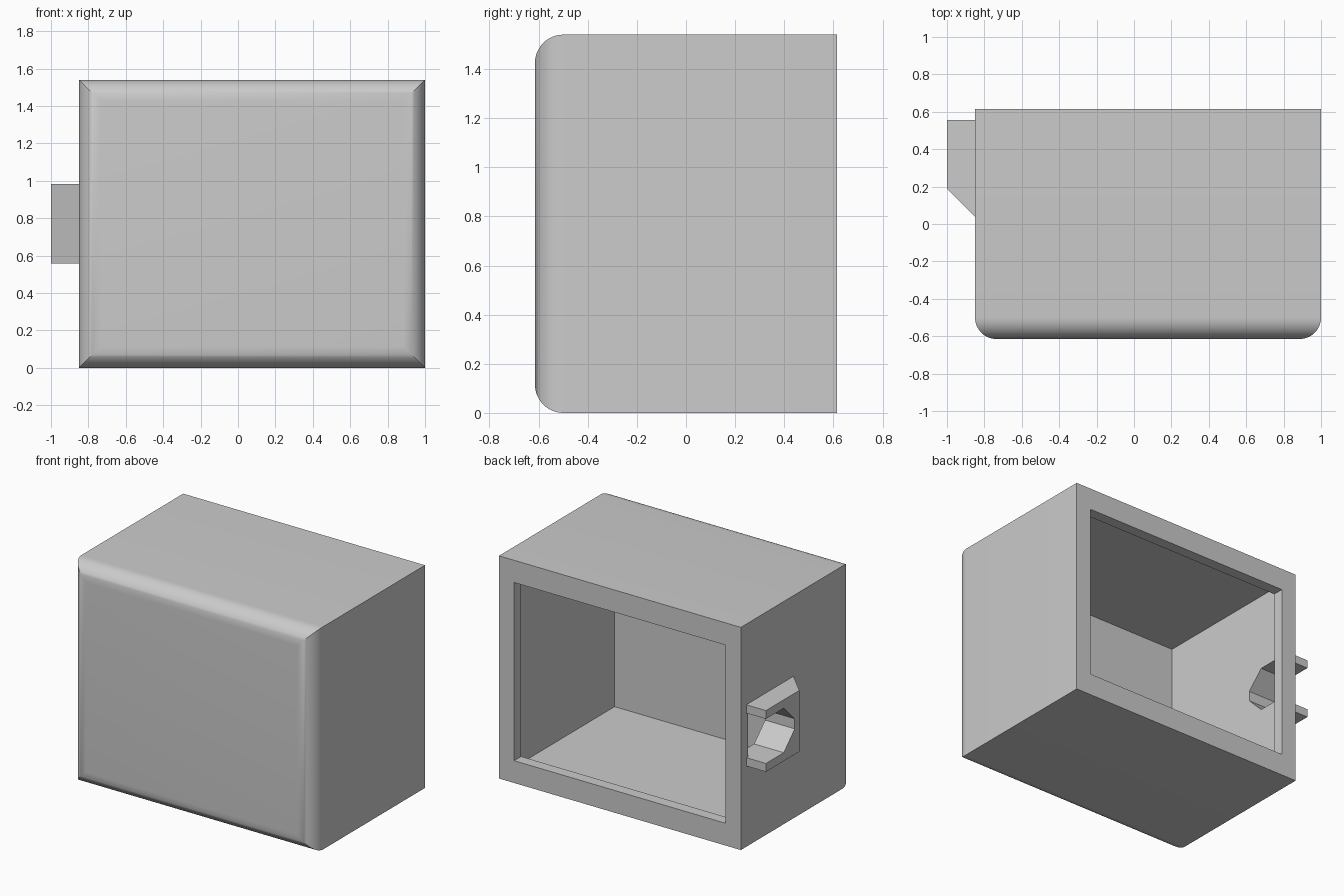
import bpy, bmesh, math

if "Cube" in bpy.data.objects:
    bpy.data.objects.remove(bpy.data.objects["Cube"], do_unlink=True)

grey = bpy.data.materials.new("light_grey")
grey.use_nodes = True
grey.diffuse_color = (0.6, 0.6, 0.6, 1)
grey.node_tree.nodes["Principled BSDF"].inputs["Base Color"].default_value = (0.6, 0.6, 0.6, 1)

U = 0.0385                      # design module
X0, X1, H, D = -0.85, 1.0, 1.54, 0.615


def finish(name, bm):
    bmesh.ops.recalc_face_normals(bm, faces=bm.faces)
    mesh = bpy.data.meshes.new(name)
    bm.to_mesh(mesh)
    bm.free()
    mesh.materials.append(grey)
    obj = bpy.data.objects.new(name, mesh)
    bpy.context.collection.objects.link(obj)
    return obj


def bridge(bm, a, b):
    for i in range(len(a)):
        j = (i + 1) % len(a)
        bm.faces.new((a[i], a[j], b[j], b[i]))


def prism(name, profile, xa, xb, front_shift=0):
    """Extrude a (y, z) profile along x; the foremost points slope back at xa."""
    bm = bmesh.new()
    front = min(y for y, z in profile)
    outer = [bm.verts.new((xa, y + (front_shift if y == front else 0), z)) for y, z in profile]
    inner = [bm.verts.new((xb, y, z)) for y, z in profile]
    bridge(bm, outer, inner)
    bm.faces.new(outer)
    bm.faces.new(inner)
    return finish(name, bm)


# Housing: one loft of rectangles (inset x, inset z, y), front cap to inner cap
R = 3 * U
sections = []
for k in range(13):
    t = math.radians(90 * k / 12)
    inset = R * (1 - math.sin(t))
    sections.append((inset, inset, -D + R * (1 - math.cos(t))))
sections += [(0, 0, D),                              # outer walls
             (3 * U, 4 * U, D),                      # back rim
             (3 * U, 4 * U, D - 2 * U),              # lip depth
             (2 * U, 2 * U, D - 2 * U),              # undercut behind lip
             (2 * U, 2 * U, -D + 2 * U)]             # cavity
bm = bmesh.new()
loops = []
for ix, iz, y in sections:
    loops.append([bm.verts.new((x, y, z)) for x, z in (
        (X0 + ix, iz), (X1 - ix, iz), (X1 - ix, H - iz), (X0 + ix, H - iz))])
for a, b in zip(loops, loops[1:]):
    bridge(bm, a, b)
bm.faces.new(loops[0])
bm.faces.new(loops[-1])
housing = finish("housing", bm)

# Clip: C-shaped bracket whose slot narrows toward the front
mid, half, gap, tip = H / 2, 5.5 * U, 4 * U, 0.035
back, shoulder, nose = 0.555, 0.36, 0.24


def slot(end):
    return [(end, mid + gap), (shoulder, mid + gap), (nose, mid + tip),
            (nose, mid - tip), (shoulder, mid - gap), (end, mid - gap)]


bracket = [(0.04, mid - half), (0.04, mid + half), (back, mid + half)]
bracket += slot(back) + [(back, mid - half)]
clip = prism("side_clip", bracket, -1.0, X0, 0.15)

# Slot through the side wall, in line with the clip
cutter = prism("slot_cutter", slot(D - 2 * U - 0.002), X0 - 0.05, X0 + 0.12)
cutter.hide_render = True
cut = housing.modifiers.new("slot", "BOOLEAN")
cut.operation = "DIFFERENCE"
cut.solver = "EXACT"
cut.object = cutter
bpy.ops.object.select_all(action="DESELECT")
bpy.context.view_layer.objects.active = housing
housing.select_set(True)
bpy.ops.object.modifier_apply(modifier=cut.name)
bpy.data.objects.remove(cutter, do_unlink=True)
bpy.ops.object.shade_smooth_by_angle(angle=math.radians(30))
